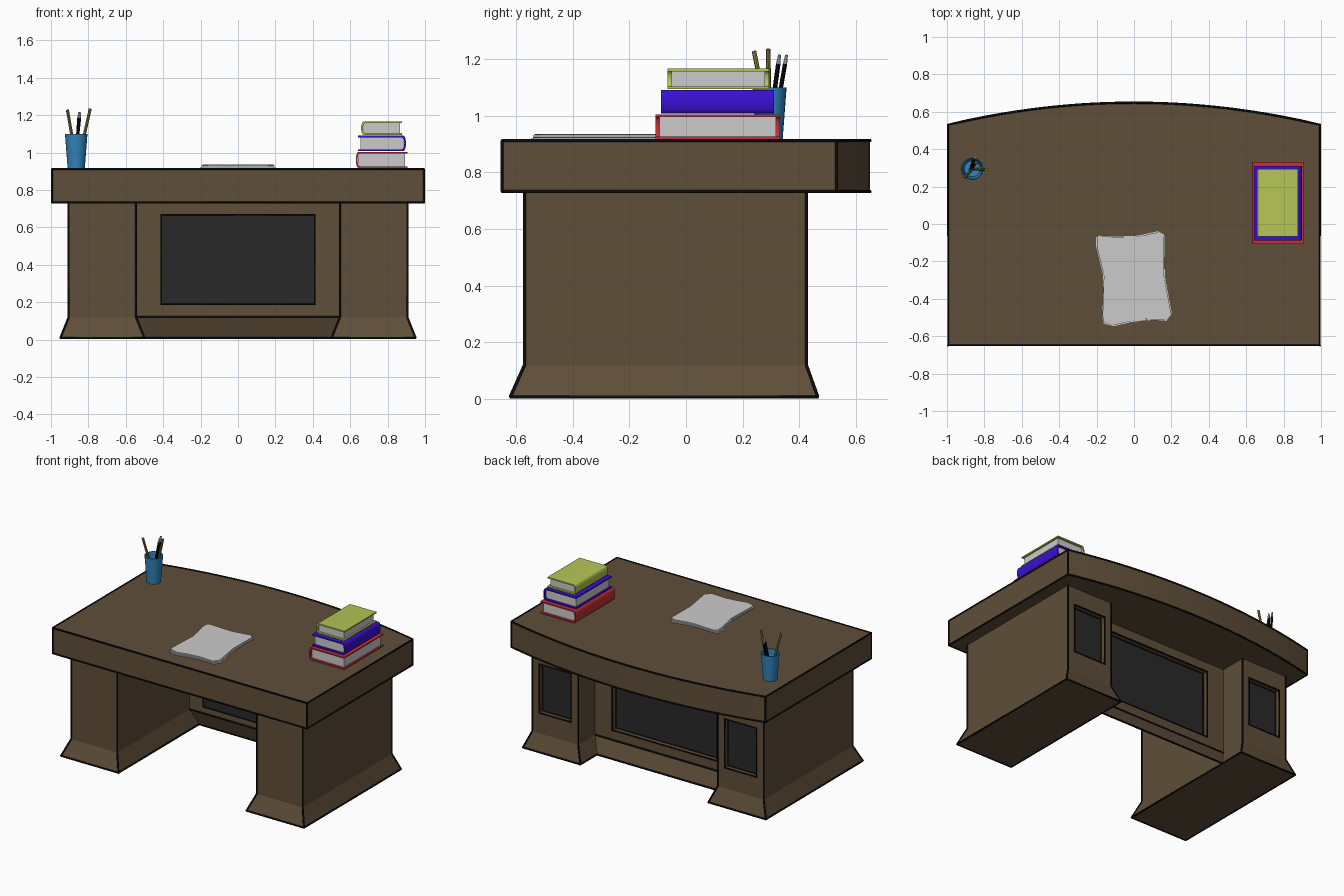
import bpy, bmesh, math
from mathutils import Vector, Matrix

if "Cube" in bpy.data.objects:
    bpy.data.objects.remove(bpy.data.objects["Cube"])


def mat(name, rgb):
    m = bpy.data.materials.new(name)
    m.diffuse_color = (*rgb, 1)
    m.use_nodes = True
    m.node_tree.nodes["Principled BSDF"].inputs["Base Color"].default_value = m.diffuse_color
    return m


WOOD = mat("wood", (0.115, 0.077, 0.041))
DARK = mat("dark_panel", (0.022, 0.022, 0.022))
INK = mat("outline", (0.004, 0.004, 0.004))
RED = mat("red_cover", (0.55, 0.03, 0.035))
BLUE = mat("blue_cover", (0.04, 0.005, 0.65))
GREEN = mat("green_cover", (0.46, 0.56, 0.09))
CUP = mat("cup_blue", (0.03, 0.24, 0.52))
YELLOW = mat("pencil_yellow", (0.25, 0.25, 0.04))
PINK = mat("eraser", (0.35, 0.2, 0.18))


def make(name, verts, faces, mats=(), smooth=False, dark=(), recalc=True):
    me = bpy.data.meshes.new(name)
    me.from_pydata(verts, [], faces)
    for m in mats:
        me.materials.append(m)
    for i in dark:
        me.polygons[i].material_index = 1
    bm = bmesh.new()
    bm.from_mesh(me)
    if recalc:
        bmesh.ops.recalc_face_normals(bm, faces=bm.faces)
    bm.to_mesh(me)
    bm.free()
    ob = bpy.data.objects.new(name, me)
    bpy.context.collection.objects.link(ob)
    if smooth:
        bpy.ops.object.select_all(action='DESELECT')
        ob.select_set(True)
        bpy.context.view_layer.objects.active = ob
        bpy.ops.object.shade_smooth_by_angle(angle=math.radians(35))
    return ob


def outline(name, paths):
    """Black edge strips: paths are (points, closed)."""
    cu = bpy.data.curves.new(name, 'CURVE')
    cu.dimensions = '3D'
    cu.bevel_depth = 0.006
    cu.bevel_resolution = 1
    cu.use_fill_caps = True
    for pts, closed in paths:
        sp = cu.splines.new('POLY')
        sp.points.add(len(pts) - 1)
        for p, co in zip(sp.points, pts):
            p.co = (*co, 1)
        sp.use_cyclic_u = closed
    cu.materials.append(INK)
    ob = bpy.data.objects.new(name, cu)
    bpy.context.collection.objects.link(ob)
    bpy.ops.object.select_all(action='DESELECT')
    ob.select_set(True)
    bpy.context.view_layer.objects.active = ob
    bpy.ops.object.convert(target='MESH')


def prism(name, poly, z0, z1, mats=(), smooth=False):
    n = len(poly)
    v = [(x, y, z) for z in (z0, z1) for x, y in poly]
    f = [list(range(n)), list(range(n, 2 * n))]
    f += [(i, (i + 1) % n, n + (i + 1) % n, n + i) for i in range(n)]
    return make(name, v, f, mats, smooth)


def rect_y(x0, x1, z0, z1, y):
    return [(x0, y, z0), (x1, y, z0), (x1, y, z1), (x0, y, z1)]


def rect_z(x0, x1, y0, y1, z):
    return [(x0, y0, z), (x1, y0, z), (x1, y1, z), (x0, y1, z)]


def ring_faces(a, b):
    return [(a + i, a + (i + 1) % 4, b + (i + 1) % 4, b + i) for i in range(4)]


# Desk top with bowed back edge
N = 28
arc = [(0.994 - 1.988 * i / N, 0.531 + 0.118 * (1 - (1 - 2 * i / N) ** 2)) for i in range(N + 1)]
plan = [(-0.994, -0.649), (0.994, -0.649)] + arc
prism("desk_top", plan, 0.732, 0.912, [WOOD], True)
outline("desk_top_edges",
        [([(x, y, z) for x, y in plan], True) for z in (0.732, 0.912)] +
        [([(x, y, 0.732), (x, y, 0.912)], False) for x, y in (plan[0], plan[1], arc[0], arc[-1])])

# Pedestals with flared base and a recessed dark panel on the back
for s, side in ((1, "right"), (-1, "left")):
    rings = [rect_z(0.50, 0.95, -0.62, 0.465, 0.008),
             rect_z(0.545, 0.905, -0.57, 0.425, 0.12),
             rect_z(0.545, 0.905, -0.57, 0.425, 0.735)]
    hole = rect_y(0.60, 0.85, 0.265, 0.61, 0.425)
    back = rect_y(0.60, 0.85, 0.265, 0.61, 0.387)
    flip = lambda pts: [(s * x, y, z) for x, y, z in pts]
    rings, hole, back = [flip(r) for r in rings], flip(hole), flip(back)
    verts = sum(rings, []) + hole + back
    faces = [(0, 1, 2, 3), (8, 9, 10, 11)] + ring_faces(0, 4)
    faces += [(4, 5, 9, 8), (5, 6, 10, 9), (7, 4, 8, 11)]
    faces += [(7, 6, 13, 12), (6, 10, 14, 13), (10, 11, 15, 14), (11, 7, 12, 15)]
    faces += ring_faces(12, 16) + [(16, 17, 18, 19)]
    make(side + "_pedestal", verts, faces, [WOOD, DARK], dark=[len(faces) - 1])
    outline(side + "_pedestal_edges",
            [(rings[0], True), (hole, True), (back, True)] +
            [([r[i] for r in rings], False) for i in range(4)])

# Thin back wall between the pedestals, recessed panel, base swept backwards
Y = 0.236
outer = rect_y(-0.545, 0.545, 0.12, 0.735, Y)
hole = rect_y(-0.41, 0.41, 0.188, 0.668, Y)
back = rect_y(-0.41, 0.41, 0.188, 0.668, Y - 0.04)
foot = [(-0.5, 0.28, 0.008), (0.5, 0.28, 0.008)]
faces = ring_faces(0, 4) + ring_faces(4, 8) + [(8, 9, 10, 11), (12, 13, 1, 0)]
make("back_wall", outer + hole + back + foot, faces, [WOOD, DARK], dark=[8])
outline("back_wall_edges", [(hole, True), (back, True), (foot, False), (outer[:2], False)])


# Books: C-shaped cover with a rounded spine, page block inside
def book(name, m, x0, x1, y0, y1, z0, z1, spine):
    t, h, zc = 0.009, (z1 - z0) / 2, (z0 + z1) / 2
    w = x1 - x0
    bulge = 0.014

    def side(hh, inset):
        a = [(-math.pi / 2 + math.pi * i / 8) for i in range(9)]
        return [(bulge + inset - bulge * math.cos(k), zc + hh * math.sin(k)) for k in a]
    out, inn = side(h, 0), side(h - t, t)
    out = [(w, z0)] + out + [(w, z1)]
    inn = [(w, z0 + t)] + inn + [(w, z1 - t)]
    k = len(out)
    pts = out + inn
    X = lambda d: x0 + d if spine < 0 else x1 - d
    v = [(X(d), y, z) for y in (y0, y1) for d, z in pts]
    n = 2 * k
    f = []
    for i in range(k - 1):
        f += [(i, i + 1, k + i + 1, k + i), (n + i, n + i + 1, n + k + i + 1, n + k + i),
              (i, i + 1, n + i + 1, n + i), (k + i, k + i + 1, n + k + i + 1, n + k + i)]
    f += [(0, k, n + k, n), (k - 1, n - 1, 2 * n - 1, n + k - 1)]
    make(name + "_cover", v, f, [m], True)
    xa, xb = sorted((X(0.012), X(w - 0.012)))
    prism(name + "_pages", [(xa, y0 + .015), (xb, y0 + .015), (xb, y1 - .015), (xa, y1 - .015)],
          z0 + t, z1 - t)


book("red_book", RED, 0.63, 0.905, -0.108, 0.332, 0.917, 1.004, -1)
book("blue_book", BLUE, 0.642, 0.898, -0.088, 0.311, 1.008, 1.09, 1)
book("green_book", GREEN, 0.658, 0.878, -0.066, 0.293, 1.095, 1.166, -1)

# Loose sheets of paper with wavy edges
sheet = [(-.2, -.07), (-.18, -.06), (0, -.065), (.06, -.055), (.13, -.04), (.165, -.06), (.165, -.28),
         (.2, -.48), (.17, -.52), (.06, -.515), (-.02, -.525), (-.11, -.545), (-.165, -.53),
         (-.172, -.50), (-.165, -.27), (-.2, -.12)]
for i in range(4):
    k, a = 1 - 0.012 * i, 0.012 * (-1) ** i
    c, q = k * math.cos(a), k * math.sin(a)
    poly = [(x * c - (y + .29) * q, -.29 + x * q + (y + .29) * c) for x, y in sheet]
    z = 0.917 + 0.005 * i
    prism("paper_%d" % (i + 1), poly, z, z + 0.003)

# Pencil cup: open, tapered, with wall thickness
CX, CY, S = -0.865, 0.295, 24
prof = [(0.046, 0.915), (0.06, 1.1), (0.055, 1.1), (0.042, 0.922)]
v = [(CX + r * math.cos(2 * math.pi * j / S), CY + r * math.sin(2 * math.pi * j / S), z)
     for r, z in prof for j in range(S)]
f = [(a * S + j, a * S + (j + 1) % S, (a + 1) * S + (j + 1) % S, (a + 1) * S + j)
     for a in range(3) for j in range(S)]
f += [list(range(S)), list(range(3 * S, 4 * S))]
make("pencil_cup", v, f, [CUP], True)


# Pencils and pens: tapered rods with tips
def rod(name, p, q, r0, r1, mats, n=8):
    p, q = Vector(p), Vector(q)
    rot = (q - p).to_track_quat('Z', 'Y').to_matrix()
    v = [c + rot @ Vector((r * math.cos(2 * math.pi * j / n), r * math.sin(2 * math.pi * j / n), 0))
         for c, r in ((p, r0), (q, r1)) for j in range(n)]
    f = [(j, (j + 1) % n, n + (j + 1) % n, n + j) for j in range(n)]
    make(name, v, f + [list(range(n)), list(range(n, 2 * n))], mats)


sticks = [("pencil_1", (-.86, .30, .925), (-.912, .24, 1.228), YELLOW, PINK),
          ("pencil_2", (-.86, .295, .925), (-.79, .29, 1.235), YELLOW, PINK),
          ("brush_1", (-.875, .29, .925), (-.843, .33, 1.215), INK, None),
          ("brush_2", (-.87, .305, .925), (-.85, .355, 1.215), INK, None)]
for name, p, q, body, tip in sticks:
    p, q = Vector(p), Vector(q)
    m = p.lerp(q, 0.93 if tip else 0.89)
    rod(name + "_body", p, m, 0.008, 0.008, [body])
    rod(name + "_tip", m, q, 0.008, 0.008 if tip else 0.005, [tip] if tip else [])
